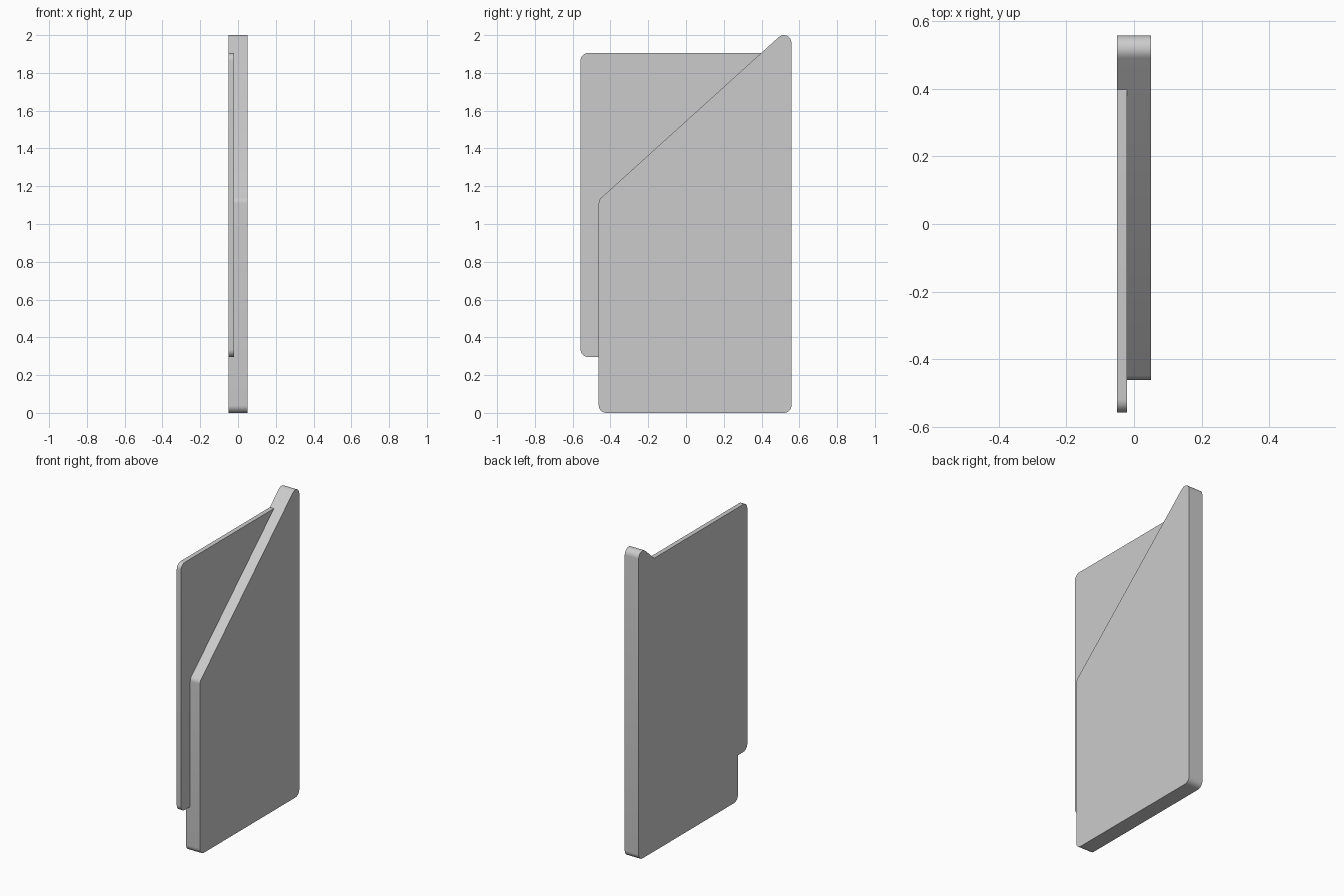
import bpy, bmesh, math
from mathutils import Vector

if "Cube" in bpy.data.objects:
    bpy.data.objects.remove(bpy.data.objects["Cube"], do_unlink=True)

grey = bpy.data.materials.new("light grey")
grey.use_nodes = True
grey.diffuse_color = (0.6, 0.6, 0.6, 1)
grey.node_tree.nodes["Principled BSDF"].inputs["Base Color"].default_value = (0.6, 0.6, 0.6, 1)

RADIUS = 0.04
STEPS = 8


def rounded(corners):
    """Fillet the (y, z, is_round) corners of a closed outline."""
    out = []
    for i, (y, z, is_round) in enumerate(corners):
        p = Vector((y, z))
        if not is_round:
            out.append(p)
            continue
        a = (Vector(corners[i - 1][:2]) - p).normalized()
        b = (Vector(corners[(i + 1) % len(corners)][:2]) - p).normalized()
        half = a.angle(b) / 2
        centre = p + (a + b).normalized() * RADIUS / math.sin(half)
        start = p + a * RADIUS / math.tan(half) - centre
        end = p + b * RADIUS / math.tan(half) - centre
        sweep = math.pi - 2 * half
        for k in range(STEPS + 1):
            t = k / STEPS
            arc = start * math.sin((1 - t) * sweep) + end * math.sin(t * sweep)
            out.append(centre + arc / math.sin(sweep))
    return out


def slab(name, corners, x0, x1):
    """Extrude a rounded outline along x."""
    bm = bmesh.new()
    base = bm.faces.new([bm.verts.new((x0, p.x, p.y)) for p in rounded(corners)])
    ext = bmesh.ops.extrude_face_region(bm, geom=[base], use_keep_orig=True)
    moved = [g for g in ext["geom"] if isinstance(g, bmesh.types.BMVert)]
    bmesh.ops.translate(bm, verts=moved, vec=(x1 - x0, 0, 0))
    bmesh.ops.recalc_face_normals(bm, faces=bm.faces)
    mesh = bpy.data.meshes.new(name)
    bm.to_mesh(mesh)
    bm.free()
    mesh.materials.append(grey)
    obj = bpy.data.objects.new(name, mesh)
    bpy.context.collection.objects.link(obj)
    bpy.ops.object.select_all(action="DESELECT")
    obj.select_set(True)
    bpy.context.view_layer.objects.active = obj
    bpy.ops.object.shade_smooth_by_angle(angle=math.radians(30))
    return obj


FRONT, BACK, SHOULDER, PEAK = -0.462, 0.558, 1.127, 2.05
PANEL_FRONT, PANEL_LOW, PANEL_TOP = -0.558, 0.296, 1.905
# Where the panel's top edge meets the slope
meet = FRONT + (PANEL_TOP - SHOULDER) * (BACK - FRONT) / (PEAK - SHOULDER)

# Thick board with a sloping top
slab("main_board", [(FRONT, 0, True), (BACK, 0, True), (BACK, PEAK, True),
                    (FRONT, SHOULDER, True)], -0.05, 0.05)

# Thin panel that follows the board's edge, flush with its outer side
slab("thin_panel", [(PANEL_FRONT, PANEL_LOW, True), (FRONT, PANEL_LOW, False),
                    (FRONT, SHOULDER, True), (meet, PANEL_TOP, False),
                    (PANEL_FRONT, PANEL_TOP, True)], -0.05, -0.02)
